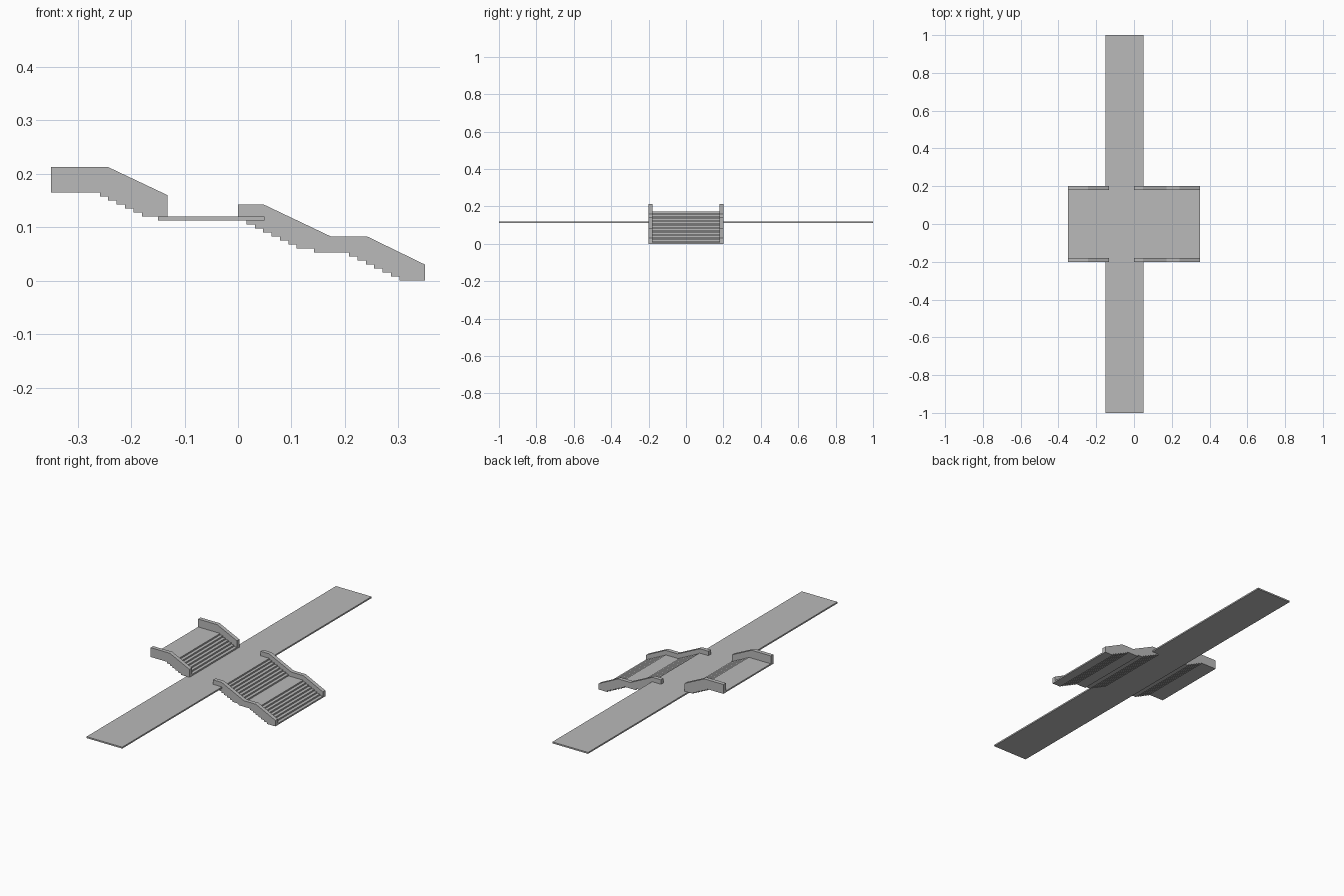
import bpy, bmesh

if "Cube" in bpy.data.objects:
    bpy.data.objects.remove(bpy.data.objects["Cube"])

RISE, GOING, DEPTH = 0.0075, 0.0157, 0.048

# Mid-grey surface shared by all parts
grey = bpy.data.materials.new("mid_grey")
grey.diffuse_color = (0.49, 0.49, 0.49, 1)
grey.use_nodes = True
grey.node_tree.nodes["Principled BSDF"].inputs["Base Color"].default_value = grey.diffuse_color


def prism(name, profile, y0, y1):
    """Extrude an x-z outline along y."""
    bm = bmesh.new()
    face = bm.faces.new([bm.verts.new((x, y0, z)) for x, z in profile])
    ext = bmesh.ops.extrude_face_region(bm, geom=[face])
    moved = [v for v in ext["geom"] if isinstance(v, bmesh.types.BMVert)]
    bmesh.ops.translate(bm, verts=moved, vec=(0, y1 - y0, 0))
    bmesh.ops.recalc_face_normals(bm, faces=bm.faces)
    mesh = bpy.data.meshes.new(name)
    bm.to_mesh(mesh)
    bm.free()
    mesh.materials.append(grey)
    obj = bpy.data.objects.new(name, mesh)
    bpy.context.collection.objects.link(obj)
    return obj


def treads(nose, z, first=1, last=7):
    """Top outline of a flight going down towards +x."""
    pts = []
    for k in range(first, last + 1):
        pts += [(nose + (k - 1) * GOING, z - k * RISE),
                (nose + k * GOING, z - k * RISE)]
    return pts


def soffit(nose, z, first=1, last=7):
    """Stepped underside of the same flight, left to right."""
    pts = []
    for k in range(first, last + 1):
        x = nose + k * GOING - DEPTH
        pts += [(x, z - k * RISE), (x, z - (k + 1) * RISE)]
    return pts


def staircase(name, top, rail, under):
    prism(name + "_steps", top + under[::-1], -0.181, 0.181)
    for side, y in (("front", -0.2), ("back", 0.18)):
        prism(f"{name}_{side}_wall", rail + under[::-1], y, y + 0.02)


# Long thin platform
prism("platform", [(-0.15, 0.1125), (0.05, 0.1125), (0.05, 0.12), (-0.15, 0.12)], -1, 1)

# Upper flight, from the top landing down to the platform
n = -0.2263
staircase("upper_stairs",
          [(-0.35, 0.1725), (n, 0.1725)] + treads(n, 0.1725, last=6),
          [(-0.35, 0.2125), (-0.243, 0.2125), (-0.132, 0.16)],
          [(-0.35, 0.165)] + soffit(n, 0.1725, last=6) + [(-0.132, 0.12)])

# Lower double flight with a middle landing
a, b = 0.048, 0.24
staircase("lower_stairs",
          [(0.0, 0.12), (a, 0.12)] + treads(a, 0.12)
          + [(a + 7 * GOING, 0.06), (b, 0.06)] + treads(b, 0.06),
          [(0.0, 0.1425), (a, 0.1425), (0.173, 0.083), (b + 0.001, 0.083), (0.35, 0.03)],
          [(0.0, 0.1125)] + soffit(a, 0.12)
          + [(0.142, 0.06), (0.142, 0.0525)] + soffit(b, 0.06) + [(0.35, 0.0)])
